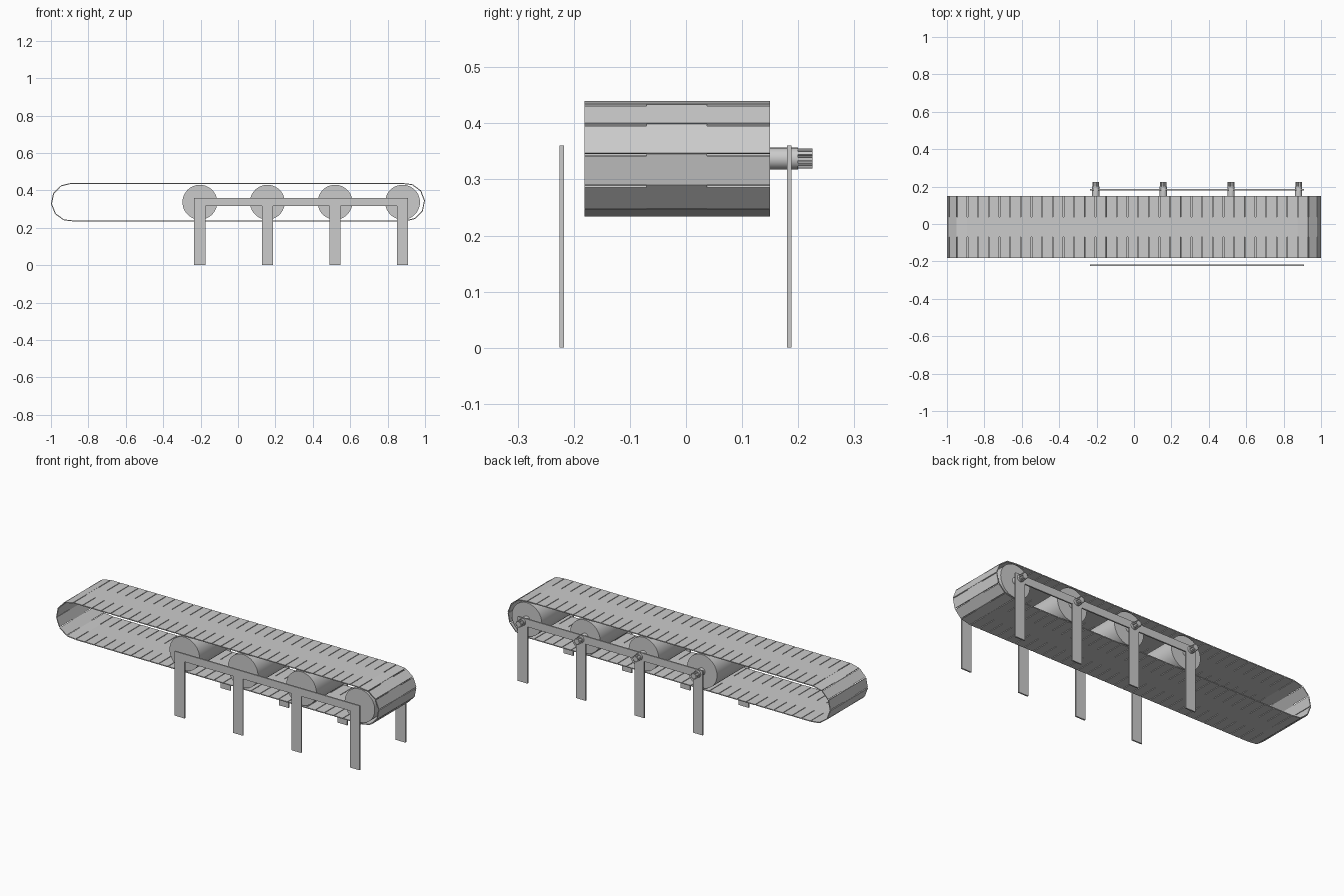
import bpy, bmesh, math
from mathutils import Vector

if "Cube" in bpy.data.objects:
    bpy.data.objects.remove(bpy.data.objects["Cube"])

ZC = 0.337                      # height of the roller axis
XS = [-0.204, 0.157, 0.519, 0.88]  # roller and leg positions


def finish(name, bm, smooth=False):
    bmesh.ops.recalc_face_normals(bm, faces=bm.faces)
    me = bpy.data.meshes.new(name)
    bm.to_mesh(me)
    bm.free()
    ob = bpy.data.objects.new(name, me)
    bpy.context.collection.objects.link(ob)
    if smooth:
        bpy.context.view_layer.objects.active = ob
        ob.select_set(True)
        bpy.ops.object.shade_smooth_by_angle(angle=math.radians(35))
        ob.select_set(False)
    return ob


def prism(bm, pts, depth):
    """Extrude a closed outline of 3D points along a vector."""
    face = bm.faces.new([bm.verts.new(p) for p in pts])
    new = bmesh.ops.extrude_face_region(bm, geom=[face])["geom"]
    if face.is_valid and not any(len(e.link_faces) > 1 for e in face.edges):
        bm.faces.new([v for v in face.verts])
    bmesh.ops.translate(bm, vec=depth,
                        verts=[v for v in new if isinstance(v, bmesh.types.BMVert)])


def disc(r, x, y, n):
    return [(x + r * math.cos(2 * math.pi * i / n), y,
             ZC + r * math.sin(2 * math.pi * i / n)) for i in range(n)]


# belt: interlocking slats walked around a stadium path
R, HALF, N = 0.1005, 0.897, 74
PERIM = 4 * HALF + 2 * math.pi * R


def path(s):
    s %= PERIM
    side = 1
    if s >= PERIM / 2:
        s -= PERIM / 2
        side = -1
    if s < math.pi * R:
        a = s / R - math.pi / 2
        x, z = HALF + R * math.cos(a), R * math.sin(a)
    else:
        x, z = HALF - (s - math.pi * R), R
    return Vector((side * x, 0, ZC + side * z))


Y0, Y1, T0, T1 = -0.181, 0.15, -0.07, 0.037
PITCH, GAP, THICK = PERIM / N, 0.004, 0.005
bm = bmesh.new()
START = R * math.radians(95)
for i in range(N):
    p, q = path(START + i * PITCH), path(START + (i + 1) * PITCH)
    t = (q - p).normalized()
    n = Vector((t.z, 0, -t.x))
    L = (q - p).length
    # plate with a central tongue bridging to the next slat
    outline = [(0, Y0), (L - GAP, Y0), (L - GAP, T0), (L, T0),
               (L, T1), (L - GAP, T1), (L - GAP, Y1), (0, Y1)]
    prism(bm, [p + t * u + Vector((0, y, 0)) - n * THICK / 2 for u, y in outline],
          n * THICK)
finish("belt_slats", bm)

# rollers, drive axles and toothed axle ends
for k, x in enumerate(XS, 1):
    bm = bmesh.new()
    prism(bm, disc(0.093, x, Y0, 48), Vector((0, Y1 - Y0, 0)))
    finish(f"roller_{k}", bm, True)

    bm = bmesh.new()
    prism(bm, disc(0.0195, x, Y1, 24), Vector((0, 0.05, 0)))
    finish(f"axle_{k}", bm, True)

    bm = bmesh.new()
    teeth = 10
    pts = []
    for i in range(teeth):
        for off, r in ((-.3, .018), (.2, .018), (.3, .0135), (.6, .0135)):
            a = 2 * math.pi * (i + off) / teeth
            pts.append((x + r * math.cos(a), 0.2, ZC + r * math.sin(a)))
    prism(bm, pts, Vector((0, 0.025, 0)))
    finish(f"axle_gear_{k}", bm)

# side frames: one flat comb-shaped plate with four legs on each side
W, TOP, RAIL = 0.03, 0.36, 0.317
for name, y in (("front_frame", -0.225), ("back_frame", 0.18)):
    pts = [(XS[-1] + W, TOP), (XS[0] - W, TOP)]
    for i, x in enumerate(XS):
        if i:
            pts.append((x - W, RAIL))
        pts += [(x - W, 0), (x + W, 0)]
        if i < 3:
            pts.append((x + W, RAIL))
    bm = bmesh.new()
    prism(bm, [(x, y, z) for x, z in pts], Vector((0, 0.008, 0)))
    finish(name, bm)
